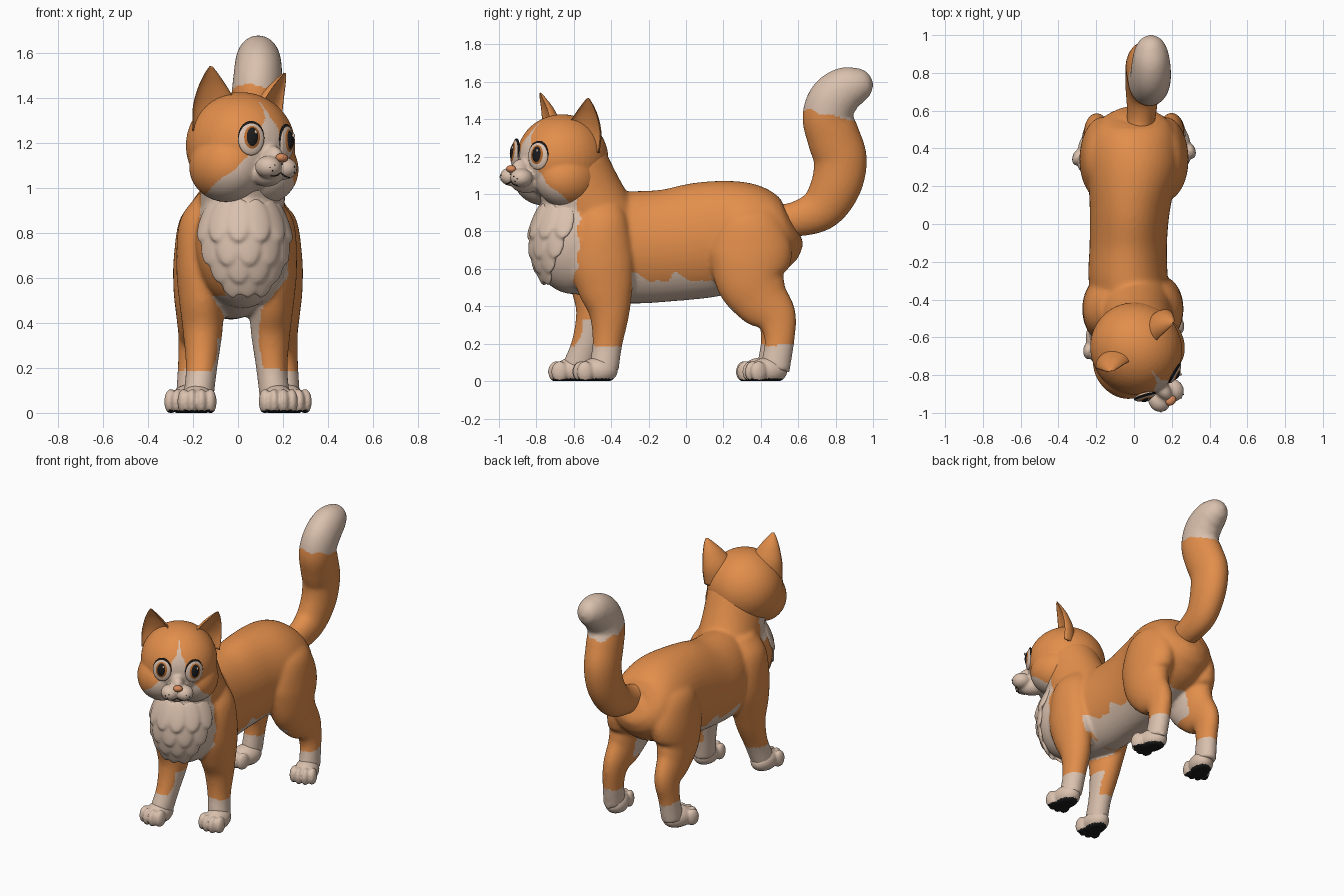
import bpy, bmesh
from math import sin, cos, pi, radians, sqrt
from mathutils import Vector, Matrix

if "Cube" in bpy.data.objects:
    bpy.data.objects.remove(bpy.data.objects["Cube"])


def material(name, rgb):
    m = bpy.data.materials.new(name)
    m.use_nodes = True
    m.diffuse_color = (*rgb, 1)
    m.node_tree.nodes["Principled BSDF"].inputs["Base Color"].default_value = (*rgb, 1)
    return m


ORANGE = material("orange_fur", (0.76, 0.27, 0.07))
CREAM = material("cream_fur", (0.70, 0.53, 0.42))
BLACK = material("black", (0.012, 0.011, 0.011))
AMBER = material("amber_iris", (0.48, 0.15, 0.03))
NOSE = material("nose_orange", (0.68, 0.25, 0.10))


def ellipsoid(bm, center, radii, rot=Matrix(), mat=0):
    m = Matrix.Translation(center) @ rot @ Matrix.Diagonal((*radii, 1))
    made = bmesh.ops.create_uvsphere(bm, u_segments=40, v_segments=24, radius=1, matrix=m)
    for face in {f for v in made["verts"] for f in v.link_faces}:
        face.material_index = mat


def smooth_path(path, steps):
    """Catmull-Rom interpolation through (x, y, z, radius_a, radius_b) points."""
    p = [Vector(q) for q in path]
    p = [2 * p[0] - p[1]] + p + [2 * p[-1] - p[-2]]
    out = []
    for a, b, c, d in zip(p, p[1:], p[2:], p[3:]):
        for i in range(steps):
            t = i / steps
            out.append(0.5 * (2 * b + (c - a) * t + (2 * a - 5 * b + 4 * c - d) * t * t
                              + (3 * b - a - 3 * c + d) * t ** 3))
    return out + [p[-2]]


def loft(bm, path, side=(1, 0, 0), dent=1, steps=6, n=40):
    """Oval tube along a path; a negative dent hollows its front."""
    pts, side = smooth_path(path, steps), Vector(side)
    rings = []
    for i, p in enumerate(pts):
        ahead, behind = pts[min(i + 1, len(pts) - 1)], pts[max(i - 1, 0)]
        across = (ahead - behind).to_3d().cross(side).normalized()
        ring = []
        for k in range(n):
            s = sin(2 * pi * k / n)
            s *= dent if s < 0 else 1
            offset = side * p[3] * cos(2 * pi * k / n) + across * p[4] * s
            ring.append(bm.verts.new(p.to_3d() + offset))
        rings.append(ring)
    for r, q in zip(rings, rings[1:]):
        for k in range(n):
            j = (k + 1) % n
            bm.faces.new((r[k], r[j], q[j], q[k]))
    bm.faces.new(rings[0])
    bm.faces.new(rings[-1])


def finish(name, bm, mats, voxel=0, rule=None, matrix=Matrix()):
    """Make the object, fuse its shells, colour faces by rule, shade smooth."""
    bmesh.ops.recalc_face_normals(bm, faces=bm.faces)
    me = bpy.data.meshes.new(name)
    bm.to_mesh(me)
    bm.free()
    ob = bpy.data.objects.new(name, me)
    bpy.context.collection.objects.link(ob)
    if voxel:
        fuse = ob.modifiers.new("fuse", "REMESH")
        fuse.mode, fuse.voxel_size = "VOXEL", voxel
        relax = ob.modifiers.new("relax", "SMOOTH")
        relax.factor, relax.iterations = 0.5, 8
        graph = bpy.context.evaluated_depsgraph_get()
        me = bpy.data.meshes.new_from_object(ob.evaluated_get(graph))
        ob.modifiers.clear()
        ob.data = me
        me.materials.clear()
    for m in mats:
        me.materials.append(m)
    if rule:
        for f in me.polygons:
            f.material_index = int(rule(f.center, f.normal))
    me.shade_smooth()
    ob.matrix_world = matrix


# Body: torso, chest, neck and four legs fused together
bm = bmesh.new()
loft(bm, [(0, 0.592, 0.82, 0.06, 0.06), (0, 0.57, 0.81, 0.14, 0.13), (0, 0.53, 0.80, 0.195, 0.185),
          (0, 0.45, 0.79, 0.232, 0.24), (0, 0.30, 0.78, 0.245, 0.29), (-0.02, 0.10, 0.755, 0.215, 0.31),
          (-0.03, -0.10, 0.725, 0.205, 0.3), (-0.03, -0.30, 0.715, 0.21, 0.3),
          (0, -0.50, 0.725, 0.2, 0.285), (0, -0.66, 0.75, 0.15, 0.2)])
ellipsoid(bm, (0.02, -0.6, 0.755), (0.21, 0.235, 0.29))
loft(bm, [(0, -0.42, 0.80, 0.2, 0.2), (0.02, -0.54, 0.97, 0.19, 0.215), (0.03, -0.62, 1.14, 0.19, 0.21)])
FRONT = [(0.12, -0.45, 0.97, 0.05, 0.09), (0.14, -0.45, 0.85, 0.108, 0.14), (0.15, -0.45, 0.65, 0.112, 0.17),
         (0.15, -0.43, 0.5, 0.1, 0.15), (0.145, -0.41, 0.36, 0.088, 0.108),
         (0.15, -0.42, 0.2, 0.07, 0.08), (0.165, -0.44, 0.06, 0.068, 0.08)]
HIND = [(0.1, 0.33, 0.96, 0.06, 0.1), (0.14, 0.335, 0.87, 0.115, 0.17), (0.165, 0.345, 0.7, 0.12, 0.222),
        (0.175, 0.345, 0.55, 0.112, 0.19), (0.185, 0.40, 0.44, 0.09, 0.155), (0.195, 0.48, 0.34, 0.07, 0.112),
        (0.205, 0.5, 0.22, 0.062, 0.08), (0.215, 0.475, 0.06, 0.062, 0.08)]
loft(bm, FRONT)
loft(bm, [(-x - 0.012, y - 0.25 * max(0, 0.65 - z), z, a, b) for x, y, z, a, b in FRONT])
loft(bm, HIND)
loft(bm, [(-x, y - 0.02 * (z < 0.3), z, a, b) for x, y, z, a, b in HIND])


def body_cream(c, n):
    x, y, z = c
    jag = 0.012 * sin(28 * y + 20 * x) + 0.006 * sin(55 * y + 30 * z)
    if z < 0.19 + 0.5 * jag:
        return True
    if y < (-0.575 if z > 0.58 else -0.5) + 0.012 * sin(45 * z) and z < 1.06:
        low = 0.4 + 1.2 * max(0, x - 0.05)
        if z > low + jag and -0.06 - 0.3 * (z - 0.55) + jag < x < 0.26:
            return True
    inward = -n.x if x > 0 else n.x
    if y < -0.3 and z < 0.52:
        if x > 0.04 and inward > 0.6 + 5 * jag:
            return True
        return (inward > 0.8 + 5 * jag and z < 0.33) or (n.z < -0.5 and abs(x) < 0.12)
    if y < 0.1 + 0.5 * (0.55 - z):
        return z < 0.55 + 2 * jag and y > -0.29
    return 0.38 < z < 0.56 and (inward > 0.6 or n.z < -0.6) and y < 0.42


finish("body", bm, [ORANGE, CREAM], 0.012, body_cream)

# Chest ruff: rows of pointed-down tufts wrapped round the chest
bm = bmesh.new()
for z, count, spread in ((0.86, 6, 68), (0.76, 5, 56), (0.68, 4, 42), (0.61, 3, 26)):
    for i in range(count):
        a = radians(spread * (2 * i / (count - 1) - 1) + 8)
        h = (z - 0.755) / 0.29
        r = sqrt(1 - h * h)
        spot = (0.022 + 0.198 * r * sin(a), -0.6 - 0.223 * r * cos(a), z)
        ellipsoid(bm, spot, (0.056, 0.017, 0.105),
                  Matrix.Rotation(a, 4, "Z") @ Matrix.Rotation(-0.8 * h - 0.1, 4, "X"))
finish("chest_ruff", bm, [CREAM], 0.008)

# Tail with a pale tip
bm = bmesh.new()
loft(bm, [(0.02, 0.42, 0.86, 0.07, 0.08), (0.04, 0.58, 0.865, 0.077, 0.093), (0.045, 0.72, 0.92, 0.09, 0.117),
          (0.055, 0.80, 1.04, 0.1, 0.134), (0.06, 0.825, 1.18, 0.105, 0.142), (0.07, 0.79, 1.3, 0.108, 0.142),
          (0.08, 0.757, 1.41, 0.11, 0.134), (0.088, 0.785, 1.50, 0.108, 0.132),
          (0.09, 0.85, 1.557, 0.102, 0.122), (0.09, 0.92, 1.58, 0.088, 0.098),
          (0.09, 0.975, 1.587, 0.058, 0.063), (0.09, 1.0, 1.589, 0.015, 0.015)], steps=10)
finish("tail", bm, [ORANGE, CREAM], 0.01,
       lambda c, n: c.z > 1.425 - 0.27 * (c.y - 0.75) + 0.008 * sin(40 * (c.x + c.y)))

# Paws with four toes and dark soles
for name, x, y, yaw in (("front_left_paw", 0.175, -0.48, 4), ("front_right_paw", -0.18, -0.61, -2),
                        ("hind_left_paw", 0.222, 0.43, 18), ("hind_right_paw", -0.222, 0.395, -18)):
    bm = bmesh.new()
    ellipsoid(bm, (0, 0.01, 0.055), (0.076, 0.105, 0.072))
    for u in (-0.06, -0.021, 0.021, 0.06):
        ellipsoid(bm, (u, -0.085 + 6 * u * u, 0.05), (0.027, 0.045, 0.057))
    for v in bm.verts:
        v.co.z = max(v.co.z, 0)
    finish(name, bm, [CREAM, BLACK], 0.007, lambda c, n: c.z < 0.014 and n.z < -0.6,
           Matrix.Translation((x, y, 0)) @ Matrix.Rotation(radians(yaw), 4, "Z"))

# Head, turned and tilted towards the left
HEAD = (Matrix.Translation((0.005, -0.685, 1.19)) @ Matrix.Rotation(radians(38), 4, "Z")
        @ Matrix.Rotation(radians(4), 4, "Y"))
PAD, PAD_R = Vector((0.045, -0.277, -0.1)), Vector((0.058, 0.062, 0.05))
bm = bmesh.new()
ellipsoid(bm, (0.02, 0.015, 0), (0.24, 0.25, 0.238))
ellipsoid(bm, (0, -0.21, -0.13), (0.06, 0.09, 0.055))
ellipsoid(bm, (0, -0.235, -0.05), (0.04, 0.07, 0.05))
for s in (-1, 1):
    ellipsoid(bm, (0.018 + s * 0.1, -0.02, -0.1), (0.155, 0.18, 0.158))
    ellipsoid(bm, (s * PAD.x, PAD.y, PAD.z), PAD_R)


def head_cream(c, n):
    front, u, z = -c.y, abs(c.x), c.z
    wave = 0.006 * sin(60 * z)
    blaze = front > 0 and z > -0.1 and u + wave < min(0.058, 0.35 * (0.18 - z))
    cheeks = z < 0.04 - u + 0.6 * min(0, front - 0.15) + wave
    return blaze or cheeks and front > -0.03


finish("head", bm, [ORANGE, CREAM], 0.008, head_cream, HEAD)

# Nose
bm = bmesh.new()
ellipsoid(bm, (0, -0.314, -0.056), (0.03, 0.024, 0.02))
finish("nose", bm, [NOSE], matrix=HEAD)

for s, which in ((1, "left"), (-1, "right")):
    # Hollow ear
    bm = bmesh.new()
    ear = [(0.14, 0.012, 0.05, 0.116, 0.085), (0.152, 0.018, 0.15, 0.108, 0.08), (0.176, 0.015, 0.235, 0.074, 0.055),
           (0.198, 0.006, 0.3, 0.036, 0.028), (0.21, 0, 0.338, 0.008, 0.008)]
    loft(bm, [(0.028 + s * x, y, z, a, b) for x, y, z, a, b in ear],
         (cos(0.4), s * sin(0.4), 0), dent=-0.5)
    finish(which + "_ear", bm, [ORANGE], matrix=HEAD)

    # Eye: lid line, eyeball, iris, pupil and glint as nested caps
    bm = bmesh.new()
    turn = Matrix.Rotation(s * radians(22), 4, "Z") @ Matrix.Rotation(radians(-4), 4, "X")
    for i, (w, d, h, lift) in enumerate(((0.061, 0.014, 0.076, 0.004), (0.06, 0.02, 0.074, 0),
                                         (0.047, 0.025, 0.062, 0.003), (0.037, 0.029, 0.054, 0.005))):
        ellipsoid(bm, (s * 0.1, -0.212, 0.022 + lift), (w, d, h), turn, (0, 1, 2, 0)[i])
    ellipsoid(bm, (s * 0.107 + 0.012, -0.236, 0.052), (0.007, 0.006, 0.009), turn, 1)
    finish(which + "_eye", bm, [BLACK, CREAM, AMBER], matrix=HEAD)

    # Whisker dots
    bm = bmesh.new()
    for u, z in ((0.055, 0.008), (0.076, -0.004), (0.062, -0.018)):
        d = sqrt(1 - ((u - PAD.x) / PAD_R.x) ** 2 - (z / PAD_R.z) ** 2)
        ellipsoid(bm, (s * u, PAD.y - PAD_R.y * d, PAD.z + z), (0.003, 0.003, 0.003))
    finish(which + "_whisker_dots", bm, [BLACK], matrix=HEAD)

# Mouth line
curve = bpy.data.curves.new("mouth", "CURVE")
curve.dimensions, curve.bevel_depth = "3D", 0.003
for s in (-1, 1):
    line = curve.splines.new("POLY")
    pts = [(0, -0.317, -0.08), (0, -0.309, -0.122), (0.022, -0.314, -0.136), (0.05, -0.31, -0.14), (0.08, -0.298, -0.13)]
    line.points.add(len(pts) - 1)
    for p, (x, y, z) in zip(line.points, pts):
        p.co = (s * x, y, z, 1)
curve.materials.append(BLACK)
mouth = bpy.data.objects.new("mouth", curve)
bpy.context.collection.objects.link(mouth)
mouth.matrix_world = HEAD
